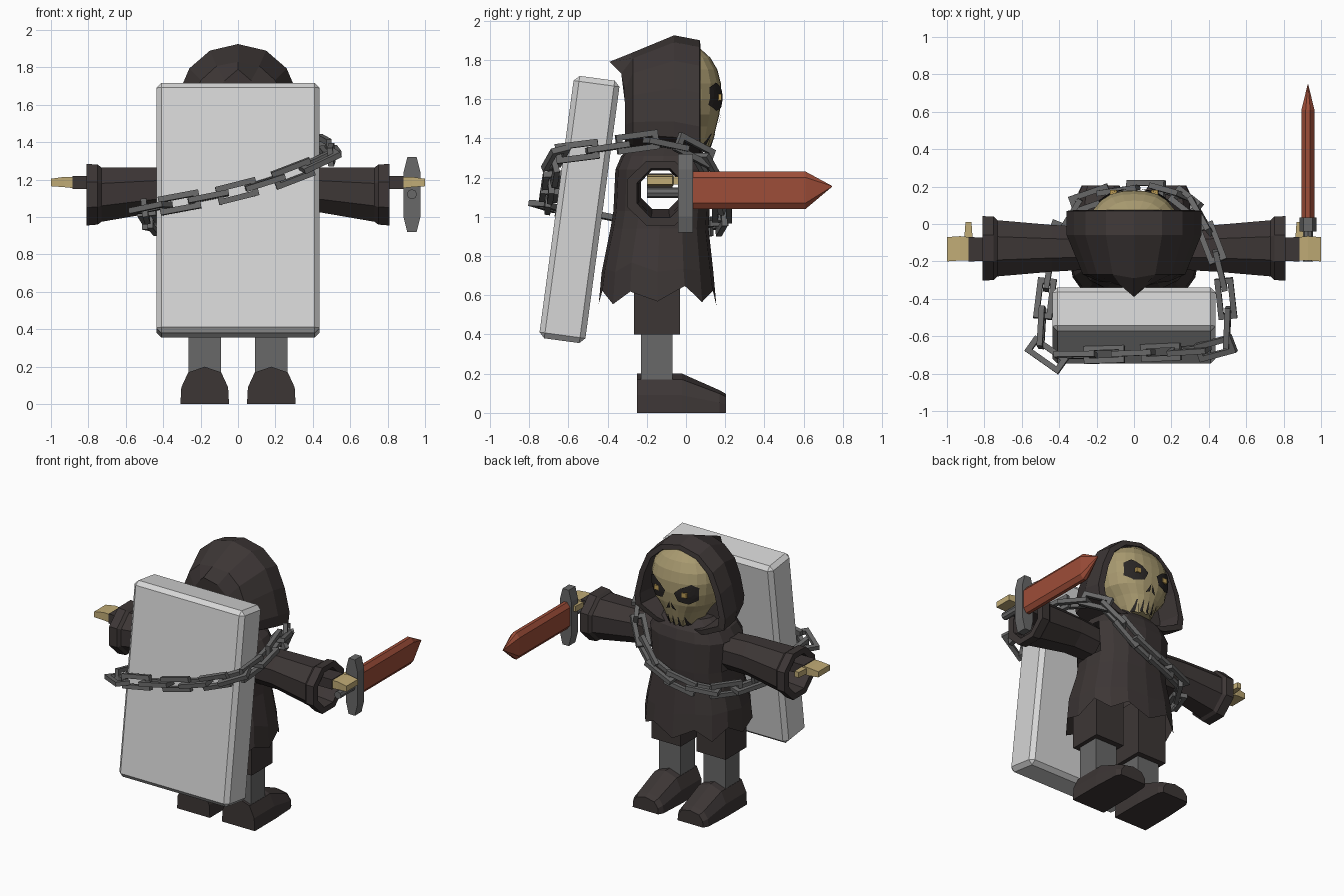
import bpy, bmesh, math, random
from mathutils import Vector, Matrix

if "Cube" in bpy.data.objects:
    bpy.data.objects.remove(bpy.data.objects["Cube"])

random.seed(4)

def material(name, rgb):
    m = bpy.data.materials.new(name)
    m.diffuse_color = (*rgb, 1)
    m.use_nodes = True
    m.node_tree.nodes["Principled BSDF"].inputs["Base Color"].default_value = m.diffuse_color
    return m

CLOTH = material("dark cloth", (0.046, 0.037, 0.036))
STONE = material("pale stone", (0.67, 0.67, 0.67))
IRON = material("grey iron", (0.14, 0.14, 0.14))
SKULL = material("old bone", (0.39, 0.32, 0.16))
BONE = material("light bone", (0.53, 0.41, 0.18))
BLADE = material("rust red", (0.34, 0.075, 0.04))
BLACK = material("socket black", (0.022, 0.019, 0.018))
GLOW = material("eye amber", (0.5, 0.33, 0.09))

def finish(name, bm, mat, recalc=True):
    if recalc:
        bmesh.ops.recalc_face_normals(bm, faces=bm.faces[:])
    me = bpy.data.meshes.new(name)
    bm.to_mesh(me)
    bm.free()
    me.materials.append(mat)
    ob = bpy.data.objects.new(name, me)
    bpy.context.collection.objects.link(ob)
    return ob

def loft(name, rings, mat, cap0=True, cap1=True, skip=None, loop=False):
    """Skin a list of equal-length point rings; skip(centre) leaves a face out."""
    bm = bmesh.new()
    vs = [[bm.verts.new(p) for p in r] for r in rings]
    n = len(rings[0])
    pairs = list(zip(vs, vs[1:])) + ([(vs[-1], vs[0])] if loop else [])
    for a, b in pairs:
        for i in range(n):
            q = (a[i], a[(i + 1) % n], b[(i + 1) % n], b[i])
            c = sum((v.co for v in q), Vector()) / 4
            if not (skip and skip(c)):
                bm.faces.new(q)
    if cap0:
        bm.faces.new(vs[0])
    if cap1:
        bm.faces.new(vs[-1])
    return finish(name, bm, mat)

def box(name, lo, hi, mat, bevel=0):
    bm = bmesh.new()
    size = Vector(hi) - Vector(lo)
    M = Matrix.Translation((Vector(lo) + Vector(hi)) / 2) @ Matrix.Diagonal((*size, 1))
    bmesh.ops.create_cube(bm, size=1, matrix=M)
    if bevel:
        bmesh.ops.bevel(bm, geom=bm.edges[:], offset=bevel, segments=1, affect='EDGES')
    return finish(name, bm, mat)

# Tilted stone slab
slab = box("stone_slab", (-0.437, -0.118, -0.675), (0.437, 0.118, 0.675), STONE, 0.028)
slab.location = (0, -0.543, 1.037)
slab.rotation_euler = (-math.radians(7.7), 0, 0)

# Hood: outer skin from the back point to the opening, then back inside
half = [(0, 1.90), (0.15, 1.865), (0.26, 1.77), (0.32, 1.63), (0.36, 1.46), (0.35, 1.38), (0.2, 1.31), (0, 1.28)]
outline = half + [(-x, z) for x, z in half[-2:0:-1]]
def hood_ring(y, sx, sz, zc=1.58, dz=0):
    return [(x * sx, y, zc + (z - zc) * sz + dz) for x, z in outline]
hood = [hood_ring(-0.31, 0.5, 0.6, dz=-0.04), hood_ring(-0.27, 0.76, 0.8, dz=0.0),
        hood_ring(-0.06, 1.0, 1.0, dz=0.025), hood_ring(0.07, 1, 1), hood_ring(0.075, 0.87, 0.9),
        hood_ring(-0.08, 0.8, 0.85)]
hood[0][0] = (0, -0.39, 1.79)
hood[1][0] = (0, -0.29, 1.83)
for i in (1, -1):
    hood[0][i] = (0.07 * i, -0.33, 1.73)
loft("hood", hood, CLOTH)

# Robe body with open arm holes and a ragged hem
def robe_ring(z, hx, y0, y1, n=16, ragged=0):
    pts = []
    for i in range(n):
        t = 2 * math.pi * i / n
        c, s = math.cos(t), math.sin(t)
        p = 0.8
        x = hx * math.copysign(abs(c) ** p, c)
        y = (y0 + y1) / 2 + (y1 - y0) / 2 * math.copysign(abs(s) ** p, s)
        dz = ragged * ((i % 2) * 2 - 1) + (random.uniform(-0.02, 0.02) if ragged else 0)
        pts.append((x, y, z + dz))
    return pts
robe = [robe_ring(1.38, 0.17, -0.26, 0.05), robe_ring(1.31, 0.27, -0.33, 0.1),
        robe_ring(1.24, 0.31, -0.36, 0.12), robe_ring(1.03, 0.29, -0.37, 0.12),
        robe_ring(0.94, 0.295, -0.385, 0.115), robe_ring(0.74, 0.34, -0.43, 0.14, ragged=0.01),
        robe_ring(0.595, 0.35, -0.445, 0.155, ragged=0.04)]
loft("robe", robe, CLOTH, cap1=False,
     skip=lambda c: abs(c.x) > 0.25 and 1.05 < c.z < 1.22 and abs(c.y + 0.125) < 0.09)

# Skull face: front surface from height profile (z, half width, front depth)
prof = [(1.34, 0.10, 0.12), (1.40, 0.13, 0.14), (1.46, 0.17, 0.155), (1.52, 0.225, 0.17), (1.60, 0.245, 0.18),
        (1.68, 0.25, 0.178), (1.75, 0.235, 0.16), (1.81, 0.19, 0.125), (1.86, 0.10, 0.07)]
def skull_at(z):
    for a, b in zip(prof, prof[1:]):
        if z <= b[0]:
            t = (z - a[0]) / (b[0] - a[0])
            return a[1] + (b[1] - a[1]) * t, a[2] + (b[2] - a[2]) * t
    return prof[-1][1:]
def skull_y(x, z):
    w, d = skull_at(z)
    return -0.05 + (d + 0.05) * max(0, 1 - abs(x / w) ** 2.6) ** 0.5
rings = []
for z, w, d in prof:
    ring = []
    for i in range(13):
        x = -w * math.cos(math.pi * i / 12)
        ring.append((x, skull_y(x, z), z))
    rings.append(ring + [(w * 0.8, -0.1, z), (-w * 0.8, -0.1, z)])
for i in range(1, 12, 2):
    x, y, z = rings[0][i]
    rings[0][i] = (x, y, z + 0.02)
loft("skull", rings, SKULL)

def face_plate(name, pts, mat, lift=0.008):
    """Thin patch that follows the skull, subdivided so it hugs the curve."""
    bm = bmesh.new()
    c = bm.verts.new((sum(p[0] for p in pts) / len(pts), 0, sum(p[1] for p in pts) / len(pts)))
    vs = [bm.verts.new((x, 0, z)) for x, z in pts]
    for i in range(len(vs)):
        bm.faces.new((c, vs[i], vs[(i + 1) % len(vs)]))
    bmesh.ops.subdivide_edges(bm, edges=bm.edges[:], cuts=2, use_grid_fill=True)
    for v in bm.verts:
        v.co.y = skull_y(v.co.x, v.co.z) + lift
    bmesh.ops.recalc_face_normals(bm, faces=bm.faces[:])
    bm.normal_update()
    if sum(f.normal.y for f in bm.faces) < 0:
        bmesh.ops.reverse_faces(bm, faces=bm.faces[:])
    return finish(name, bm, mat, recalc=False)

for s, side in ((1, "right"), (-1, "left")):
    face_plate(side + "_eye_socket", [(s * x, z) for x, z in
               ((0.035, 1.61), (0.06, 1.555), (0.13, 1.54), (0.185, 1.57), (0.19, 1.66), (0.15, 1.685), (0.08, 1.65))], BLACK)
    box(side + "_eye", (s * 0.11 - 0.018, 0.13, 1.592), (s * 0.11 + 0.018, 0.182, 1.625), GLOW)
    face_plate(side + "_nostril", [(s * x, z) for x, z in ((0.005, 1.54), (0.04, 1.475), (0.008, 1.49))], BLACK)
for i in range(-2, 3):
    x = i * 0.04
    face_plate("tooth_gap", [(x - 0.009, 1.35), (x + 0.009, 1.35), (x + 0.003, 1.425), (x - 0.003, 1.425)], BLACK, 0.005)

# Sleeves, arms, hands, legs and boots
def octagon(x, ry, rz, cy=-0.13, cz=1.12):
    k = 1 / math.cos(math.pi / 8)
    return [(x, cy + ry * k * math.cos(math.pi * (i + 0.5) / 4), cz + rz * k * math.sin(math.pi * (i + 0.5) / 4))
            for i in range(8)]
def rect(x, y0, y1, z0, z1):
    return [(x, y0, z0), (x, y1, z0), (x, y1, z1), (x, y0, z1)]
for s, side in ((1, "right"), (-1, "left")):
    loft(side + "_sleeve", [octagon(s * 0.27, 0.115, 0.115, cz=1.14), octagon(s * 0.44, 0.125, 0.12, cz=1.145),
         octagon(s * 0.73, 0.15, 0.145), octagon(s * 0.75, 0.17, 0.16), octagon(s * 0.81, 0.172, 0.165),
         octagon(s * 0.81, 0.12, 0.125), octagon(s * 0.72, 0.11, 0.115), octagon(s * 0.27, 0.1, 0.1, cz=1.14)],
         CLOTH, False, False)
    loft(side + "_arm", [rect(s * 0.5, -0.19, -0.08, 1.145, 1.215), rect(s * 0.885, -0.2, -0.07, 1.15, 1.22)], CLOTH)
    loft(side + "_hand", [rect(s * 0.88, -0.195, -0.07, 1.155, 1.215), rect(s * 0.93, -0.195, -0.065, 1.16, 1.215),
         rect(s * 1.0, -0.2, -0.07, 1.165, 1.205)], BONE)
    loft(side + "_thumb", [[(s * (0.885 + a), y, z) for a, z in ((-k, 1.165), (k, 1.165), (k, 1.205), (-k, 1.205))]
         for y, k in ((-0.1, 0.024), (0.01, 0.016))], BONE)
    cx = s * 0.178
    box(side + "_trouser", (cx - 0.115, -0.265, 0.40), (cx + 0.115, -0.03, 0.8), CLOTH)
    box(side + "_shin", (cx - 0.087, -0.23, 0.15), (cx + 0.087, -0.07, 0.42), IRON)
    def boot_ring(y, k, zt):
        return [(cx + a * k, y, z * zt) for a, z in ((-0.13, 0), (0.13, 0), (0.125, 0.09), (0.088, 0.17), (0, 0.2), (-0.088, 0.17), (-0.125, 0.09))]
    loft(side + "_boot", [boot_ring(-0.25, 1, 1), boot_ring(-0.02, 1, 1), boot_ring(0.17, 0.92, 0.58),
                          boot_ring(0.205, 0.78, 0.48)], CLOTH)

# Sword: grip, guard and diamond-section blade
SX = 0.93
loft("sword_grip", [[(SX + 0.027 * math.cos(math.pi * i / 4), y, 1.122 + 0.027 * math.sin(math.pi * i / 4))
     for i in range(8)] for y in (-0.2, 0)], IRON)
guard = [(-0.025, 0.92), (0.025, 0.92), (0.045, 1.0), (0.045, 1.24), (0.025, 1.32), (-0.025, 1.32), (-0.045, 1.24), (-0.045, 1.0)]
loft("sword_guard", [[(SX + a, y, z) for a, z in guard] for y in (-0.04, 0.035)], IRON)
section = [(-0.035, 1.07), (-0.012, 1.04), (0.012, 1.04), (0.035, 1.07), (0.035, 1.20), (0.012, 1.23), (-0.012, 1.23), (-0.035, 1.20)]
loft("sword_blade", [[(SX + a, y, z) for a, z in section] for y in (0.03, 0.61)] +
     [[(SX + a * 0.05, 0.745, 1.155 + (z - 1.135) * 0.02) for a, z in section]], BLADE)

# Chain wound round body and slab
path = [(-0.47, -0.70, 1.05), (-0.3, -0.70, 1.08), (0, -0.69, 1.14), (0.3, -0.675, 1.235), (0.48, -0.66, 1.32),
        (0.5, -0.58, 1.33), (0.49, -0.38, 1.355), (0.45, -0.2, 1.39), (0.35, 0.06, 1.335), (0.21, 0.17, 1.14),
        (0.1, 0.185, 1.04), (-0.1, 0.18, 0.97), (-0.3, 0.11, 0.95), (-0.43, -0.1, 0.94), (-0.47, -0.35, 0.99),
        (-0.5, -0.6, 1.04)]
path = [Vector(p) for p in path]
segs = [(a, b) for a, b in zip(path, path[1:] + path[:1])]
total = sum((b - a).length for a, b in segs)
def along(d):
    d %= total
    for a, b in segs:
        if d <= (b - a).length:
            return a.lerp(b, d / (b - a).length)
        d -= (b - a).length
    return path[0].copy()
COUNT = 2 * round(total / 0.158 / 2)
step = total / COUNT
for i in range(COUNT):
    d = i * step + 0.16
    pos = along(d)
    tan = (along(d + 0.07) - along(d - 0.07)).normalized()
    out = Vector((pos.x, pos.y + 0.25, 0))
    out = (out - tan * out.dot(tan)).normalized()
    side = tan.cross(out)
    if i % 2:
        side, out = out, side
    t = 0.015
    rings = [[pos + tan * u * (0.095 + a) + side * v * (0.035 + a) + out * b
              for a, b in ((-t, -t), (t, -t), (t, t), (-t, t))]
             for u, v in ((-1, -1), (1, -1), (1, 1), (-1, 1))]
    loft("chain_link", rings, IRON, False, False, loop=True)
